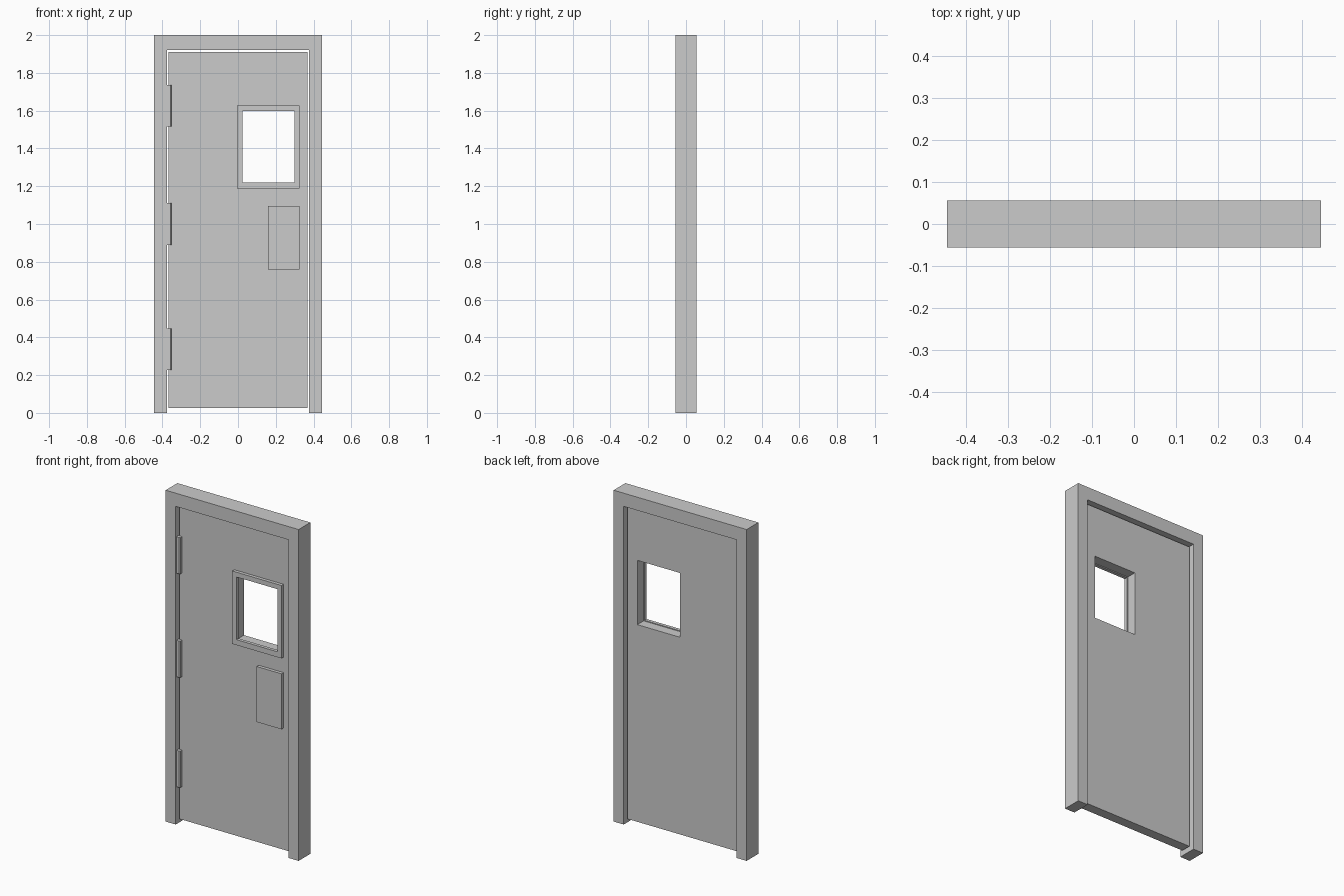
import bpy
import bmesh

if "Cube" in bpy.data.objects:
    bpy.data.objects.remove(bpy.data.objects["Cube"])


def finish(name, bm):
    bmesh.ops.recalc_face_normals(bm, faces=bm.faces[:])
    mesh = bpy.data.meshes.new(name)
    bm.to_mesh(mesh)
    bm.free()
    obj = bpy.data.objects.new(name, mesh)
    bpy.context.collection.objects.link(obj)
    return obj


def extrude(bm, faces, depth):
    ext = bmesh.ops.extrude_face_region(bm, geom=faces)["geom"]
    verts = [g for g in ext if isinstance(g, bmesh.types.BMVert)]
    bmesh.ops.translate(bm, vec=(0, depth, 0), verts=verts)


def profile_xz(name, points, y0, y1):
    """Outline in the xz plane, extruded from y0 to y1."""
    bm = bmesh.new()
    face = bm.faces.new([bm.verts.new((x, y0, z)) for x, z in points])
    extrude(bm, [face], y1 - y0)
    return finish(name, bm)


def rect(x0, x1, z0, z1):
    return [(x0, z0), (x1, z0), (x1, z1), (x0, z1)]


def panel_with_hole(name, outer, inner, y0, y1):
    """Rectangular slab with a rectangular opening."""
    bm = bmesh.new()
    a, b = [[bm.verts.new((x, y0, z)) for x, z in rect(*r)] for r in (outer, inner)]
    faces = [bm.faces.new((a[i], a[(i + 1) % 4], b[(i + 1) % 4], b[i])) for i in range(4)]
    extrude(bm, faces, y1 - y0)
    return finish(name, bm)


# Door frame: two jambs and a head as one inverted U
W, IN, TOP, HEAD, D = 0.444, 0.377, 2.0, 1.92, 0.056
profile_xz("door_frame",
           [(-W, 0), (-IN, 0), (-IN, HEAD), (IN, HEAD), (IN, 0), (W, 0), (W, TOP), (-W, TOP)],
           -D, D)

# Door leaf with window opening
panel_with_hole("door_leaf", (-0.369, 0.369, 0.026, 1.911),
                (0.019, 0.304, 1.216, 1.604), -0.03, 0.03)

# Window trim on the front, slightly overlapping the opening
panel_with_hole("window_trim", (-0.004, 0.325, 1.188, 1.628),
                (0.024, 0.299, 1.221, 1.599), -0.05, -0.03)

# Push plate
profile_xz("push_plate", rect(0.16, 0.325, 0.76, 1.095), -0.05, -0.03)

# Hinges with a chamfered outer edge, bridging the gap on the left
for i, z in enumerate((0.336, 1.0, 1.625)):
    bm = bmesh.new()
    section = [(-0.377, -0.05), (-0.358, -0.05), (-0.352, -0.044), (-0.352, -0.028), (-0.377, -0.028)]
    face = bm.faces.new([bm.verts.new((x, y, z - 0.11)) for x, y in section])
    ext = bmesh.ops.extrude_face_region(bm, geom=[face])["geom"]
    bmesh.ops.translate(bm, vec=(0, 0, 0.22),
                        verts=[g for g in ext if isinstance(g, bmesh.types.BMVert)])
    finish(f"hinge_{i + 1}", bm)
